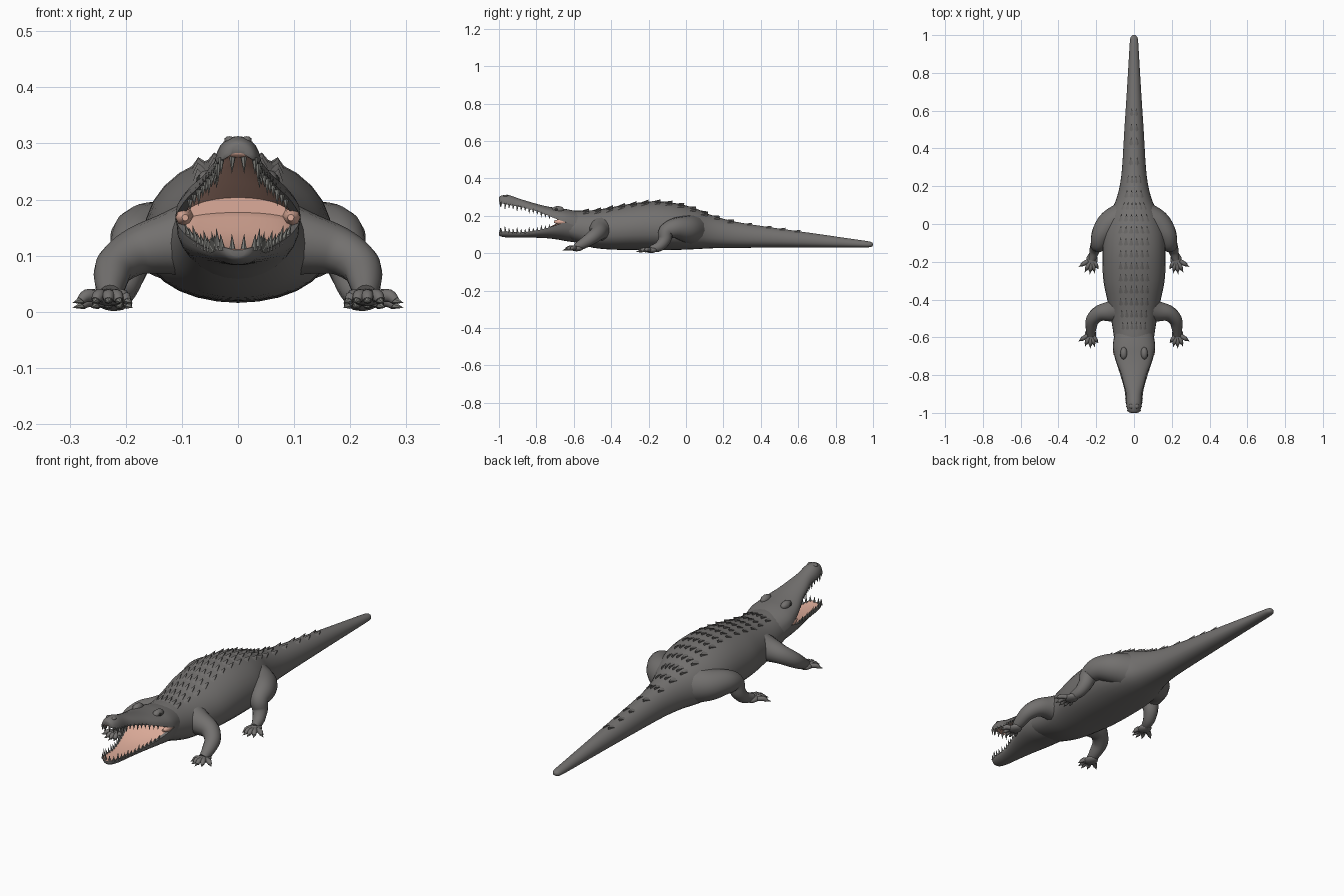
import bpy, bmesh, math
from mathutils import Vector

if "Cube" in bpy.data.objects:
    bpy.data.objects.remove(bpy.data.objects["Cube"])


def material(name, rgb):
    m = bpy.data.materials.new(name)
    m.diffuse_color = (*rgb, 1)
    m.use_nodes = True
    m.node_tree.nodes["Principled BSDF"].inputs["Base Color"].default_value = m.diffuse_color
    return m


SKIN = material("grey_skin", (0.17, 0.163, 0.158))
MOUTH = material("pink_mouth", (0.72, 0.41, 0.32))
BONE = material("bone_grey", (0.21, 0.21, 0.195))
DARK = material("dark_eye", (0.03, 0.03, 0.028))


def smooth_path(pts, n):
    """Catmull-Rom samples through tuples of any length."""
    out = []
    for i in range(len(pts) - 1):
        a, b, c, d = pts[max(i - 1, 0)], pts[i], pts[i + 1], pts[min(i + 2, len(pts) - 1)]
        for k in range(n):
            t = k / n
            out.append(tuple(0.5 * (2 * q + (r - p) * t + (2 * p - 5 * q + 4 * r - s) * t * t
                                    + (3 * q - p - 3 * r + s) * t ** 3)
                             for p, q, r, s in zip(a, b, c, d)))
    out.append(tuple(pts[-1]))
    return out


def sample(pts, y):
    """Linear lookup in a station list sorted by its first value."""
    for a, b in zip(pts, pts[1:]):
        if a[0] <= y <= b[0]:
            t = (y - a[0]) / (b[0] - a[0])
            return [p + (q - p) * t for p, q in zip(a, b)]
    return pts[-1]


def skin_rings(bm, rings, inner=(), start_mat=0):
    """Bridge rings of points, cap both ends; 'inner' columns get material 1."""
    vs = [[bm.verts.new(p) for p in r] for r in rings]
    n = len(vs[0])
    for a, b in zip(vs, vs[1:]):
        for j in range(n):
            f = bm.faces.new((a[j], a[(j + 1) % n], b[(j + 1) % n], b[j]))
            f.material_index = 1 if j in inner else 0
    bm.faces.new(vs[0][::-1]).material_index = start_mat
    bm.faces.new(vs[-1])


def tube(bm, pts, n=10, steps=4, mat=0):
    """Round tube through (x, y, z, radius) points."""
    path = smooth_path(pts, steps)
    rings = []
    for i, p in enumerate(path):
        t = (Vector(path[min(i + 1, len(path) - 1)][:3]) - Vector(path[max(i - 1, 0)][:3])).normalized()
        u = t.cross(Vector((1, 1, 1))).normalized()
        v = t.cross(u)
        rings.append([Vector(p[:3]) + p[3] * (u * math.cos(2 * math.pi * k / n) + v * math.sin(2 * math.pi * k / n))
                      for k in range(n)])
    first = len(bm.faces)
    skin_rings(bm, rings)
    bm.faces.ensure_lookup_table()
    for f in bm.faces[first:]:
        f.material_index = mat


def spike(bm, base, tip, r, mat=0):
    base, tip = Vector(base), Vector(tip)
    d = (tip - base).normalized()
    u = d.cross(Vector((0.3, 1, 0.2))).normalized()
    v = d.cross(u)
    ring = [bm.verts.new(base + r * (u * math.cos(k * math.pi / 3) + v * math.sin(k * math.pi / 3)))
            for k in range(6)]
    top = bm.verts.new(tip)
    for k in range(6):
        bm.faces.new((ring[k], ring[(k + 1) % 6], top)).material_index = mat
    bm.faces.new(ring[::-1]).material_index = mat


def ball(bm, centre, scale, mat=0):
    got = bmesh.ops.create_icosphere(bm, subdivisions=2, radius=1)["verts"]
    for v in got:
        v.co = Vector(centre) + Vector([a * b for a, b in zip(v.co, scale)])
        for f in v.link_faces:
            f.material_index = mat


def finish(name, bm, mats, mirror=False, angle=50):
    bmesh.ops.recalc_face_normals(bm, faces=bm.faces)
    me = bpy.data.meshes.new(name)
    bm.to_mesh(me)
    bm.free()
    ob = bpy.data.objects.new(name, me)
    bpy.context.collection.objects.link(ob)
    for m in mats:
        me.materials.append(m)
    if mirror:
        ob.modifiers.new("mirror", "MIRROR").use_mirror_merge = False
    bpy.ops.object.select_all(action="DESELECT")
    bpy.context.view_layer.objects.active = ob
    ob.select_set(True)
    if angle:
        bpy.ops.object.shade_smooth_by_angle(angle=math.radians(angle))


# Body and tail: y, half width, bottom, top
BODY = smooth_path([
    (-0.655, 0.100, 0.085, 0.222), (-0.60, 0.106, 0.060, 0.228), (-0.50, 0.122, 0.030, 0.230),
    (-0.40, 0.142, 0.020, 0.246), (-0.30, 0.162, 0.018, 0.264), (-0.17, 0.168, 0.016, 0.279),
    (-0.05, 0.162, 0.018, 0.267), (0.05, 0.130, 0.022, 0.240), (0.12, 0.098, 0.026, 0.210),
    (0.20, 0.076, 0.028, 0.184), (0.30, 0.063, 0.029, 0.162), (0.50, 0.051, 0.031, 0.132),
    (0.70, 0.038, 0.031, 0.104), (0.90, 0.026, 0.031, 0.075), (0.975, 0.021, 0.032, 0.064),
    (0.994, 0.014, 0.036, 0.058), (1.0, 0.005, 0.043, 0.051)], 3)


def body_point(y, a):
    _, w, zb, zt = sample(BODY, y)
    mid = zb + 0.45 * (zt - zb)
    s, c = math.sin(a), math.cos(a)
    z = mid + (zt - mid) * s if s >= 0 else mid - (mid - zb) * abs(s) ** 0.8
    return Vector((w * c, y, z))


bm = bmesh.new()
skin_rings(bm, [[body_point(s[0], 2 * math.pi * k / 28) for k in range(28)] for s in BODY], start_mat=1)
finish("body_and_tail", bm, [SKIN, MOUTH])

# Jaws: y, half width, lip height, outer height, inner height
UPPER = smooth_path([
    (-1.0, 0.014, 0.280, 0.296, 0.283), (-0.992, 0.031, 0.270, 0.306, 0.276),
    (-0.955, 0.041, 0.260, 0.313, 0.272), (-0.90, 0.042, 0.250, 0.295, 0.264),
    (-0.85, 0.054, 0.240, 0.279, 0.256), (-0.79, 0.070, 0.222, 0.262, 0.240),
    (-0.74, 0.090, 0.203, 0.250, 0.225), (-0.69, 0.105, 0.182, 0.242, 0.212),
    (-0.64, 0.112, 0.165, 0.236, 0.200), (-0.57, 0.100, 0.140, 0.222, 0.180)], 3)
LOWER = smooth_path([
    (-1.0, 0.014, 0.112, 0.098, 0.110), (-0.99, 0.030, 0.116, 0.090, 0.112),
    (-0.95, 0.042, 0.116, 0.084, 0.108), (-0.88, 0.050, 0.112, 0.083, 0.108),
    (-0.80, 0.072, 0.122, 0.083, 0.117), (-0.74, 0.092, 0.136, 0.080, 0.136),
    (-0.69, 0.106, 0.152, 0.074, 0.160), (-0.64, 0.110, 0.164, 0.065, 0.180),
    (-0.57, 0.100, 0.150, 0.055, 0.160)], 3)
N = 14
for name, stations in (("upper_jaw", UPPER), ("lower_jaw", LOWER)):
    bm = bmesh.new()
    rings = []
    for y, w, lip, outer, inner in stations:
        arc = [math.pi * k / N for k in range(N + 1)]
        rings.append([(w * math.cos(a), y, lip + (outer - lip) * math.sin(a) ** 0.85) for a in arc]
                     + [(0.86 * w * math.cos(a), y, lip + (inner - lip) * math.sin(a)) for a in reversed(arc)])
    skin_rings(bm, rings, inner=range(N + 1, 2 * N + 1))
    finish(name, bm, [SKIN, MOUTH])

# Cheek skin at the mouth corners
bm = bmesh.new()
tube(bm, [(0.094, -0.645, 0.17, 0.016), (0.097, -0.68, 0.168, 0.014), (0.094, -0.705, 0.168, 0.006)], 8, 3)
finish("mouth_corner", bm, [MOUTH], mirror=True)

# Teeth along both lips
bm = bmesh.new()
for stations, down in ((UPPER, -1), (LOWER, 1)):
    for i in range(13):
        y = -0.987 + i * 0.0215
        _, w, lip, _, _ = sample(stations, y)
        size = (0.034 if i % 3 == 1 else 0.024) * (1 - 0.02 * i)
        spike(bm, (w * 0.91, y, lip - down * 0.006),
              (w * (0.91 if down < 0 else 1.0), y - 0.003, lip + down * size), 0.0065)
    spike(bm, (0.010, -0.992, sample(stations, -0.992)[2] - down * 0.006),
          (0.011, -0.994, sample(stations, -0.992)[2] + down * 0.024), 0.006)
finish("teeth", bm, [BONE], mirror=True)

# Brows, eyes and nostrils
bm = bmesh.new()
ball(bm, (0.054, -0.685, 0.233), (0.019, 0.034, 0.020))
ball(bm, (0.065, -0.693, 0.235), (0.0095, 0.012, 0.010), 1)
ball(bm, (0.015, -0.965, 0.306), (0.010, 0.014, 0.007))
finish("eyes_and_nostrils", bm, [SKIN, DARK], mirror=True)


# Legs, feet, toes and claws
def leg(name, path, palm, toe_tips):
    bm = bmesh.new()
    tube(bm, path, 14, 5)
    px, py, pz = palm
    ball(bm, palm, (0.031, 0.036, 0.016))
    for tx, ty in toe_tips:
        root = Vector((px + (tx - px) * 0.3, py + (ty - py) * 0.2, pz + 0.002))
        tip = Vector((tx, ty, pz - 0.010))
        knuckle = root.lerp(tip, 0.45) + Vector((0, 0, 0.006))
        end = root.lerp(tip, 0.68)
        tube(bm, [(*root, 0.012), (*knuckle, 0.0115), (*end, 0.008)], 8, 3)
        spike(bm, root.lerp(tip, 0.62) + Vector((0, 0, 0.001)), tip, 0.008, 1)
    finish(name, bm, [SKIN, BONE], mirror=True)


leg("front_leg",
    [(0.06, -0.45, 0.130, 0.080), (0.12, -0.462, 0.122, 0.057), (0.18, -0.472, 0.108, 0.043),
     (0.218, -0.505, 0.082, 0.036), (0.227, -0.55, 0.052, 0.029), (0.228, -0.59, 0.030, 0.020)],
    (0.230, -0.585, 0.026),
    [(0.188, -0.632), (0.207, -0.652), (0.231, -0.660), (0.260, -0.650), (0.295, -0.622)])
leg("hind_leg",
    [(0.06, 0.03, 0.125, 0.085), (0.125, 0.00, 0.130, 0.072), (0.170, -0.055, 0.134, 0.056),
     (0.186, -0.105, 0.115, 0.043), (0.198, -0.115, 0.070, 0.034), (0.210, -0.145, 0.036, 0.027),
     (0.222, -0.19, 0.022, 0.018)],
    (0.222, -0.188, 0.017),
    [(0.188, -0.240), (0.208, -0.262), (0.234, -0.268), (0.262, -0.258), (0.295, -0.228)])

# Back scutes: rows of backward-pointing raised scales
bm = bmesh.new()
rows = [-0.54 + 0.0635 * i for i in range(12)] + [0.235, 0.33, 0.435, 0.51, 0.59]
for y in rows:
    w = sample(BODY, y)[1]
    count = 6 if y < 0.1 else 4 if y < 0.3 else 2
    spread = min(0.6, 0.085 / w) if y < 0.3 else 0.55
    for k in range(count):
        x0, x1 = (spread * (2 * (k + e) / count - 1) for e in (0.04, 0.96))
        a, b, m = math.acos(x0), math.acos(x1), math.acos((x0 + x1) / 2)
        half = 0.019
        left, right = body_point(y - half, a), body_point(y - half, b)
        low = body_point(y + half, m)
        tip = low + Vector((0, 0.004, 0.011))
        low.z -= 0.004
        ridge = body_point(y - half, m)
        left.z -= 0.002
        right.z -= 0.002
        vl, vr, vt, vb, vm = (bm.verts.new(p) for p in (left, right, tip, low, ridge))
        for f in ((vl, vm, vt), (vm, vr, vt), (vl, vt, vb), (vr, vb, vt), (vl, vb, vm), (vm, vb, vr)):
            bm.faces.new(f)
finish("back_scutes", bm, [SKIN], angle=0)
